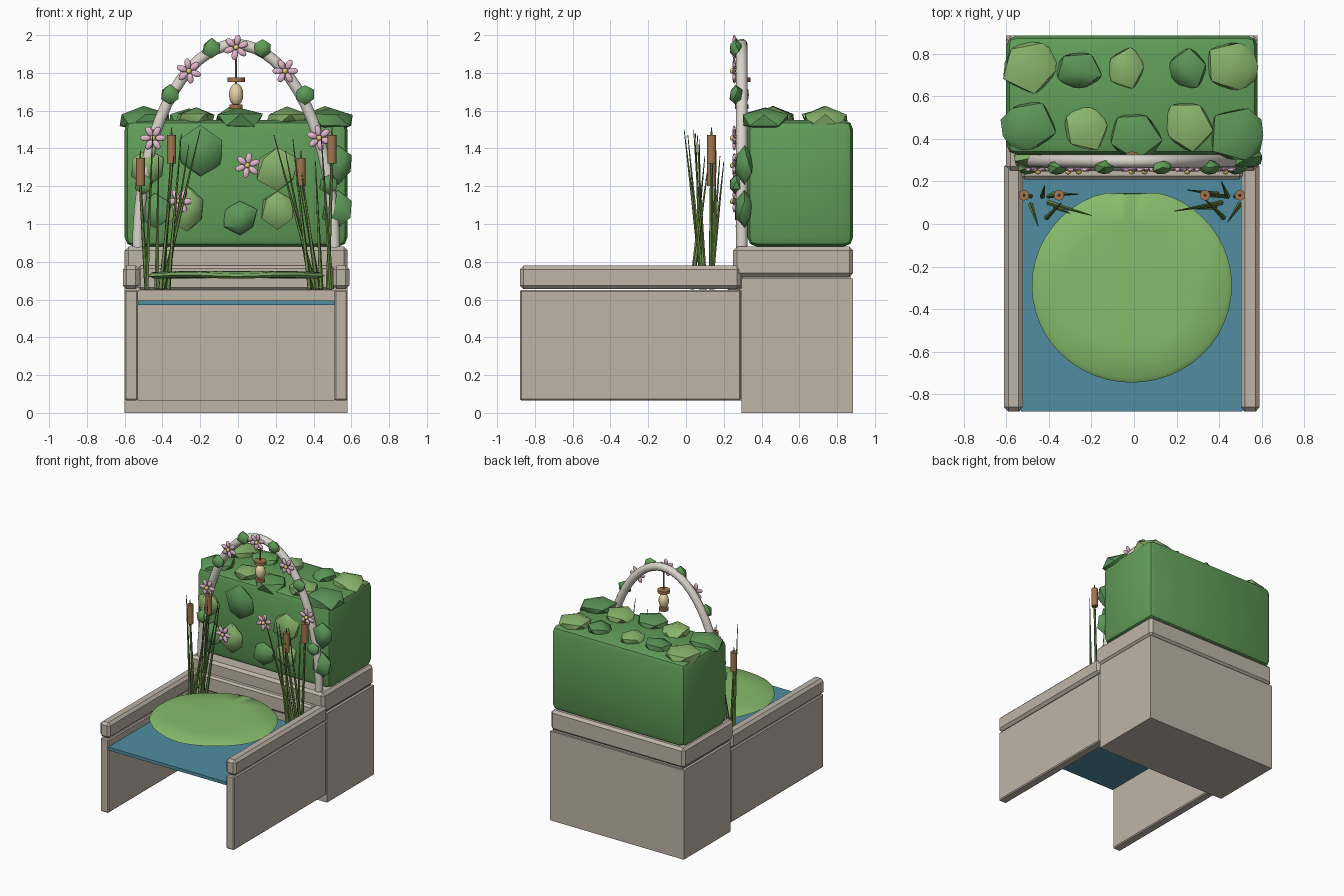
import bpy, bmesh, math, random
from mathutils import Vector, Matrix

if "Cube" in bpy.data.objects:
    bpy.data.objects.remove(bpy.data.objects["Cube"])

random.seed(4)
CX = -0.01


def mat(name, r, g, b):
    m = bpy.data.materials.new(name)
    m.diffuse_color = (r, g, b, 1)
    m.use_nodes = True
    m.node_tree.nodes["Principled BSDF"].inputs["Base Color"].default_value = m.diffuse_color
    return m


STONE = mat("stone", .52, .46, .39)
WATER = mat("water", .08, .27, .36)
HEDGE = mat("hedge_green", .12, .34, .10)
DARK = mat("leaf_dark", .11, .31, .10)
LIGHT = mat("leaf_light", .25, .46, .15)
PAD = mat("pad_green", .24, .50, .15)
REED = mat("reed_green", .14, .25, .06)
BROWN = mat("cattail_brown", .36, .18, .08)
CREAM = mat("lamp_cream", .80, .65, .38)
PINK = mat("petal_pink", .78, .48, .62)
YELLOW = mat("flower_centre", .80, .62, .15)
WHITE = mat("arch_white", .70, .66, .60)


def finish(bm, name, m, smooth=None):
    bmesh.ops.recalc_face_normals(bm, faces=bm.faces[:])
    me = bpy.data.meshes.new(name)
    bm.to_mesh(me)
    bm.free()
    ob = bpy.data.objects.new(name, me)
    bpy.context.collection.objects.link(ob)
    me.materials.append(m)
    if smooth:
        bpy.ops.object.select_all(action='DESELECT')
        ob.select_set(True)
        bpy.context.view_layer.objects.active = ob
        bpy.ops.object.shade_smooth_by_angle(angle=math.radians(smooth))
    return ob


def box(name, lo, hi, m, bevel=0, seg=1):
    lo, hi = Vector(lo), Vector(hi)
    bm = bmesh.new()
    bmesh.ops.create_cube(bm, size=1, matrix=Matrix.Translation((lo + hi) / 2)
                          @ Matrix.Diagonal((*(hi - lo), 1)))
    if bevel:
        bmesh.ops.bevel(bm, geom=bm.edges[:], offset=bevel, segments=seg,
                        profile=.5, affect='EDGES')
    return finish(bm, name, m, 35 if seg > 1 else None)


def rod(name, a, b, r1, r2, m, n=8):
    a, b = Vector(a), Vector(b)
    rot = (b - a).to_track_quat('Z', 'Y').to_matrix().to_4x4()
    bm = bmesh.new()
    bmesh.ops.create_cone(bm, cap_ends=True, segments=n, radius1=r1, radius2=r2,
                          depth=(b - a).length,
                          matrix=Matrix.Translation((a + b) / 2) @ rot)
    return finish(bm, name, m, 40 if n > 6 else None)


def clump(name, loc, size, m, jitter=.12):
    bm = bmesh.new()
    bmesh.ops.create_icosphere(bm, subdivisions=1, radius=1)
    spin = Matrix.Rotation(random.uniform(-.3, .3), 3, 'Z')
    for v in bm.verts:
        p = spin @ v.co * (1.05 + random.uniform(-jitter, jitter))
        v.co = Vector(loc) + Vector([p[i] * size[i] for i in range(3)])
    return finish(bm, name, m, 45)


def flower(x, y, z, turn):
    bm = bmesh.new()
    for k in range(6):
        bmesh.ops.create_uvsphere(
            bm, u_segments=8, v_segments=6, radius=1,
            matrix=Matrix.Translation((x, y, z)) @ Matrix.Rotation(turn + k * math.tau / 6, 4, 'Y')
            @ Matrix.Translation((.04, 0, 0)) @ Matrix.Diagonal((.028, .009, .017, 1)))
    finish(bm, "flower_petals", PINK, 60)
    bm = bmesh.new()
    bmesh.ops.create_uvsphere(bm, u_segments=8, v_segments=6, radius=.015,
                              matrix=Matrix.Translation((x, y - .008, z)))
    finish(bm, "flower_centre", YELLOW, 60)


# stone planter, basin walls and copings
box("planter_base", (-.60, .295, 0), (.58, .885, .712), STONE)
box("planter_rim", (-.60, .25, .72), (.58, .885, .88), STONE, .02)
box("planter_core", (-.58, .30, .70), (.56, .87, .73), STONE)
for side in (-1, 1):
    xs = sorted((CX + side * .52, CX + side * .59))
    box("side_wall", (xs[0], -.88, .065), (xs[1], .29, .65), STONE, .008)
    xs = sorted((CX + side * .512, CX + side * .60))
    box("side_coping", (xs[0], -.88, .655), (xs[1], .29, .78), STONE, .02)
box("back_wall", (-.53, .22, .065), (.51, .30, .65), STONE)
box("back_coping", (-.53, .21, .65), (.51, .30, .78), STONE, .015)
box("water", (-.53, -.88, .57), (.51, .215, .595), WATER)

# wavy lily pad: rings of a thin lens, flattened at the back edge
bm = bmesh.new()
N = 48


def pad_ring(r, z, wave):
    out = []
    for i in range(N):
        t = math.tau * i / N
        out.append(bm.verts.new((CX + .47 * r * math.cos(t),
                                 min(.145, -.29 + .455 * r * math.sin(t)),
                                 z + wave * math.sin(5 * t))))
    return out


rings = [pad_ring(*a) for a in ((.3, .714, 0), (.94, .714, .003), (1, .727, .004),
                                (.95, .742, .004), (.65, .75, .001), (.3, .752, 0))]
for a, b in zip(rings, rings[1:]):
    for i in range(N):
        j = (i + 1) % N
        bm.faces.new((a[i], a[j], b[j], b[i]))
bm.faces.new(rings[0])
bm.faces.new(rings[-1])
finish(bm, "lily_pad", PAD, 60)

# hedge block with leaf clumps on top and front
box("hedge", (-.60, .325, .88), (.58, .885, 1.55), HEDGE, .05, 2)
tops = [(-.49, .74, .14, .13), (-.26, .72, .11, .09), (-.04, .73, .09, .10),
        (.25, .73, .10, .10), (.46, .74, .13, .13), (-.50, .46, .135, .13),
        (-.22, .45, .11, .11), (0, .42, .13, .12), (.26, .46, .12, .13), (.49, .42, .14, .14)]
for i, (x, y, rx, ry) in enumerate(tops):
    light = (i % 2 == 0) if i < 5 else i in (6, 8)
    clump("top_leaves", (x, y, 1.55), (rx, ry, .065), LIGHT if light else DARK)
fronts = [(-.20, 1.38, .12, .13, 0), (.21, 1.29, .11, .11, 1), (-.27, 1.08, .10, .11, 1),
          (.01, 1.03, .09, .095, 0), (.21, 1.08, .085, .10, 1), (-.48, 1.30, .09, .10, 1),
          (-.44, 1.07, .09, .09, 0), (.53, 1.32, .085, .10, 0), (.53, 1.08, .085, .10, 0)]
for x, z, rx, rz, light in fronts:
    clump("front_leaves", (x, .31, z), (rx, .05, rz), LIGHT if light else DARK)

# arch tube
AY = .295
cu = bpy.data.curves.new("arch", 'CURVE')
cu.dimensions = '3D'
cu.bevel_depth = .031
cu.bevel_resolution = 3
cu.use_fill_caps = True
sp = cu.splines.new('POLY')
sp.points.add(32)
for i, p in enumerate(sp.points):
    t = math.pi * i / 32
    p.co = (CX + .52 * math.cos(t), AY, .87 + 1.08 * math.sin(t), 1)
sp.use_smooth = True
arch = bpy.data.objects.new("arch", cu)
bpy.context.collection.objects.link(arch)
cu.materials.append(WHITE)

# flowers and small leaves along the arch, two flowers on the hedge
for i, (x, z) in enumerate([(-.45, 1.455), (-.26, 1.81), (-.01, 1.935), (.25, 1.81),
                            (.43, 1.455), (.05, 1.31), (-.31, 1.12)]):
    flower(x, .255, z, i * .35)
for x, z in [(-.36, 1.685), (-.14, 1.93), (.13, 1.93), (.355, 1.685), (.48, 1.21), (-.50, 1.21)]:
    clump("arch_leaf", (x, .265, z), (.05, .035, .05), DARK if x * z > .3 else HEDGE, .08)

# hanging lantern
rod("lantern_cord", (CX, AY, 1.95), (CX, AY, 1.70), .006, .006, BROWN, 6)
rod("lantern_cap", (CX, AY, 1.753), (CX, AY, 1.775), .046, .046, BROWN, 12)
rod("lantern_base", (CX, AY, 1.61), (CX, AY, 1.632), .035, .035, BROWN, 12)
bm = bmesh.new()
bmesh.ops.create_uvsphere(bm, u_segments=12, v_segments=8, radius=1,
                          matrix=Matrix.Translation((CX, AY, 1.685)) @ Matrix.Diagonal((.038, .038, .06, 1)))
finish(bm, "lantern_lamp", CREAM, 60)

# cattails: base x, head x, head bottom z
for bx, hx, z in [(-.485, -.517, 1.20), (-.40, -.352, 1.32), (.43, .333, 1.20), (.475, .497, 1.32)]:
    rod("cattail_stem", (bx, .13, .655), (hx, .135, z + .01), .011, .008, REED, 6)
    rod("cattail_head", (hx, .135, z), (hx, .135, z + .15), .025, .025, BROWN, 10)
    rod("cattail_tip", (hx, .135, z + .15), (hx, .135, z + .19), .006, .002, REED, 6)

# reed blades: base x, base y, tip x, tip y, tip z (mirrored with small changes)
blades = [(-.40, .10, -.20, .04, 1.50), (-.485, .09, -.45, -.01, 1.50), (-.41, .03, -.34, .10, 1.36),
          (-.38, .14, -.26, .14, 1.42), (-.43, .13, -.42, .18, 1.36), (-.37, .08, -.30, .05, 1.48)]
for bx, by, tx, ty, tz in blades:
    rod("reed_blade", (bx, by, .655), (tx, ty, tz), .013, .002, REED, 5)
    rod("reed_blade", (-bx + .01, by, .655), (-tx - .01, ty + .02, tz - .03), .013, .002, REED, 5)
